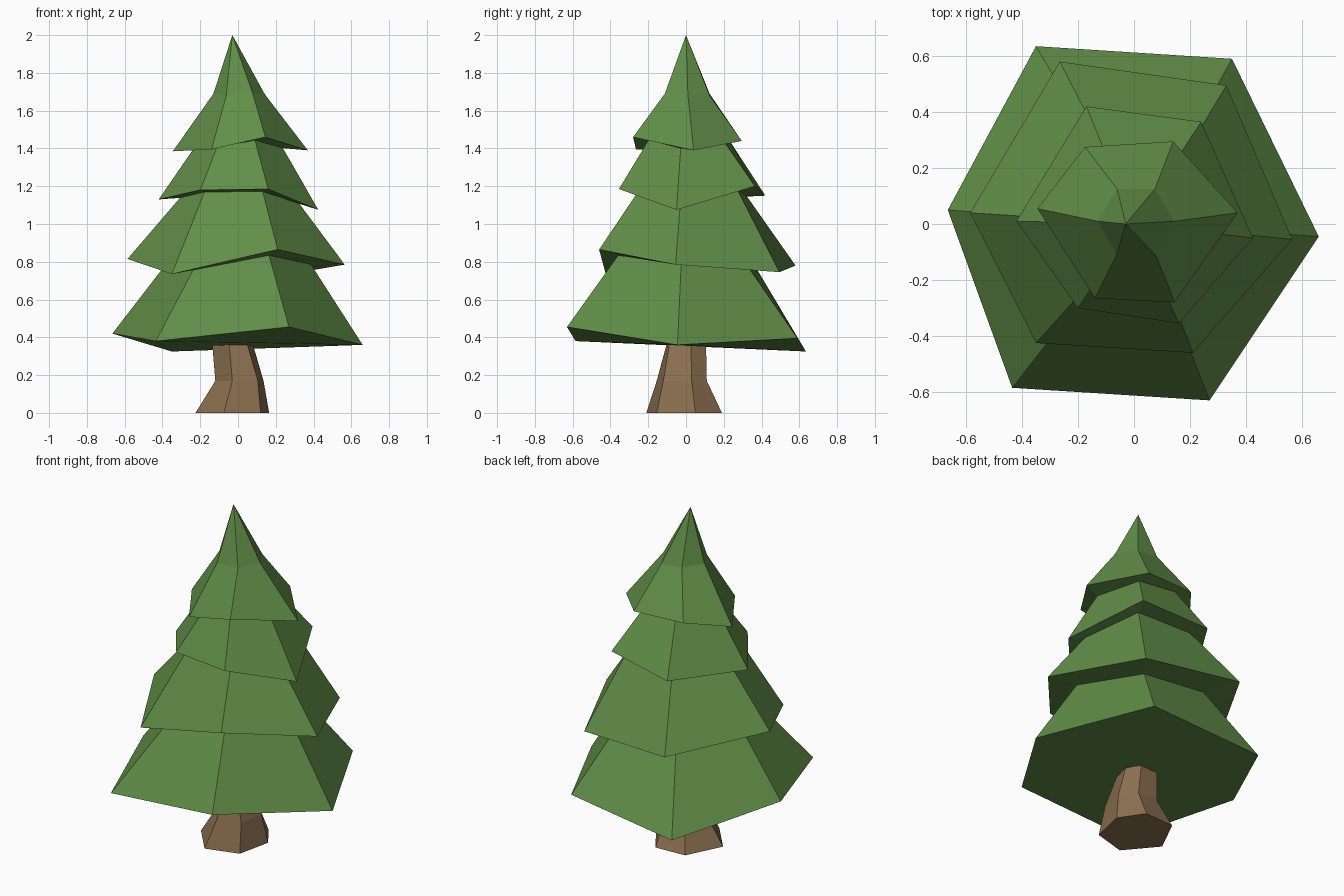
import bpy, bmesh

if "Cube" in bpy.data.objects:
    bpy.data.objects.remove(bpy.data.objects["Cube"])

def material(name, rgb):
    m = bpy.data.materials.new(name)
    m.diffuse_color = (*rgb, 1)
    m.use_nodes = True
    m.node_tree.nodes["Principled BSDF"].inputs["Base Color"].default_value = m.diffuse_color
    return m

def loft(name, rings, mat, apex=None):
    """Skin a stack of equal-sided rings, capped below and closed on top."""
    bm = bmesh.new()
    rows = [[bm.verts.new(p) for p in ring] for ring in rings]
    n = len(rows[0])
    bm.faces.new(rows[0][::-1])
    for a, b in zip(rows, rows[1:]):
        for i in range(n):
            j = (i + 1) % n
            bm.faces.new((a[i], a[j], b[j], b[i]))
    if apex:
        tip = bm.verts.new(apex)
        for i in range(n):
            bm.faces.new((rows[-1][i], rows[-1][(i + 1) % n], tip))
    else:
        bm.faces.new(rows[-1])
    bmesh.ops.recalc_face_normals(bm, faces=bm.faces)
    mesh = bpy.data.meshes.new(name)
    bm.to_mesh(mesh)
    bm.free()
    mesh.materials.append(mat)
    ob = bpy.data.objects.new(name, mesh)
    bpy.context.collection.objects.link(ob)
    return ob

green = material("needle green", (0.12, 0.27, 0.065))
brown = material("bark brown", (0.262, 0.162, 0.08))

# Foliage: uneven hexagonal branch rims, right corner first, counter-clockwise
rim1 = [(.66, -.045, .36), (.35, .59, .395), (-.35, .635, .325),
        (-.665, .05, .42), (-.435, -.585, .38), (.27, -.63, .455)]
rim2 = [(.565, -.055, .785), (.33, .495, .745), (-.265, .58, .78),
        (-.585, .04, .815), (-.35, -.425, .735), (.21, -.46, .865)]
rim3 = [(.425, -.05, 1.075), (.24, .365, 1.2), (-.17, .42, 1.15),
        (-.42, .01, 1.13), (-.2, -.3, 1.18), (.16, -.355, 1.185)]
rim4 = [(.37, .04, 1.39), (.14, .295, 1.44), (-.175, .275, 1.445),
        (-.345, .055, 1.385), (-.14, -.265, 1.395), (.145, -.28, 1.46)]
crown = [(.143, .01, 1.685), (.075, .125, 1.68), (-.06, .125, 1.69),
         (-.13, .01, 1.69), (-.062, -.11, 1.68), (.078, -.112, 1.69)]

def neck(rim, above, s, dx):
    """Narrow ring where one tier meets the underside of the next."""
    mean = sum(p[2] for p in above) / len(above)
    return [(x * s + dx, y * s, mean + .6 * (q[2] - mean))
            for (x, y, z), q in zip(rim, above)]

loft("foliage", [rim1, neck(rim1, rim2, .57, .01), rim2, neck(rim2, rim3, .55, .015),
                 rim3, neck(rim3, rim4, .56, 0), rim4, crown], green, (-.03, 0, 2))

# Trunk: flared, slightly bent hexagonal column
base = [(.165, .05), (.07, .19), (-.12, .18), (-.225, -.03), (-.075, -.21), (.12, -.155)]
bend = [(.135, .03), (.06, .11), (-.07, .11), (-.12, -.02), (-.03, -.155), (.105, -.12)]
top = [(.065, .025), (.03, .105), (-.08, .1), (-.14, -.01), (-.05, -.09), (.035, -.08)]
loft("trunk", [[(x, y, z) for x, y in ring]
               for ring, z in ((base, 0), (bend, .17), (top, .41))], brown)
